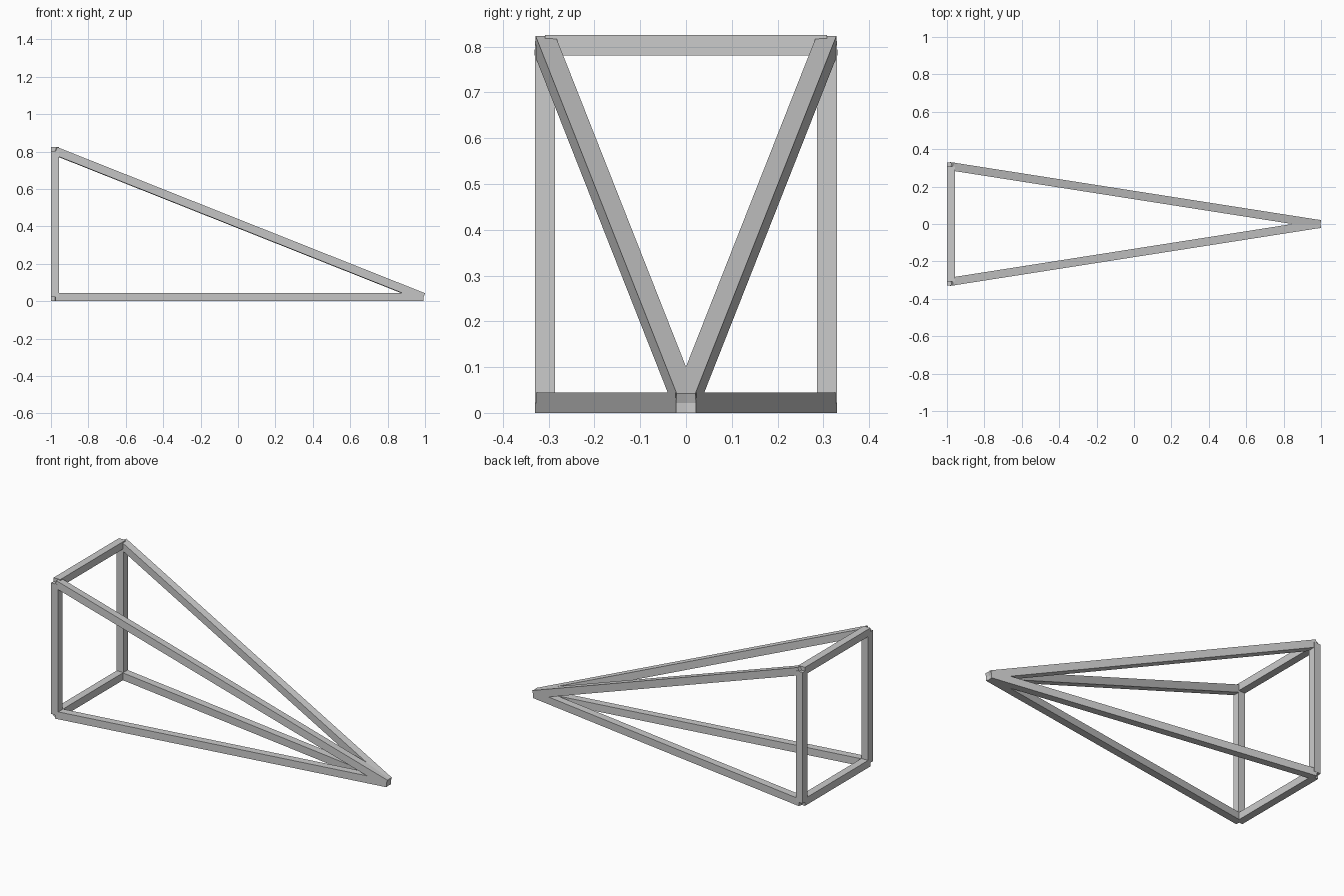
import bpy
from mathutils import Vector, Matrix

if "Cube" in bpy.data.objects:
    bpy.data.objects.remove(bpy.data.objects["Cube"])

T = 0.044                      # beam thickness
H = T / 2
XB, XF = -1 + H, 0.989         # rear plane and apex
Y, ZT = 0.308, 0.803           # rear frame half width and top centre line


def beam(name, a, b):
    """Square beam between two points, its width axis kept horizontal."""
    a, b = Vector(a), Vector(b)
    d = b - a
    length = d.length
    d.normalize()
    side = d.cross(Vector((0, 0, 1)))
    if side.length < 1e-4:
        side = Vector((0, 1, 0))
    side.normalize()
    up = side.cross(d)
    rot = Matrix((d, side, up)).transposed().to_4x4()
    bpy.ops.mesh.primitive_cube_add(size=1)
    ob = bpy.context.object
    ob.name = name
    ob.data.transform(Matrix.Diagonal((length, T, T, 1)))
    ob.matrix_world = Matrix.Translation((a + b) / 2) @ rot
    return ob


apex = (XF, 0, H)

# Mirrored posts, base rails and sloping rails
for s, label in ((-1, "front"), (1, "back")):
    low, high = (XB, s * Y, H), (XB, s * Y, ZT)
    beam(label + "_post", low, high)
    beam(label + "_base_rail", low, apex)
    beam(label + "_sloping_rail", high, apex)

# Cross bars joining the two posts
beam("lower_crossbar", (XB, -Y, H), (XB, Y, H))
beam("upper_crossbar", (XB, -Y, ZT), (XB, Y, ZT))
